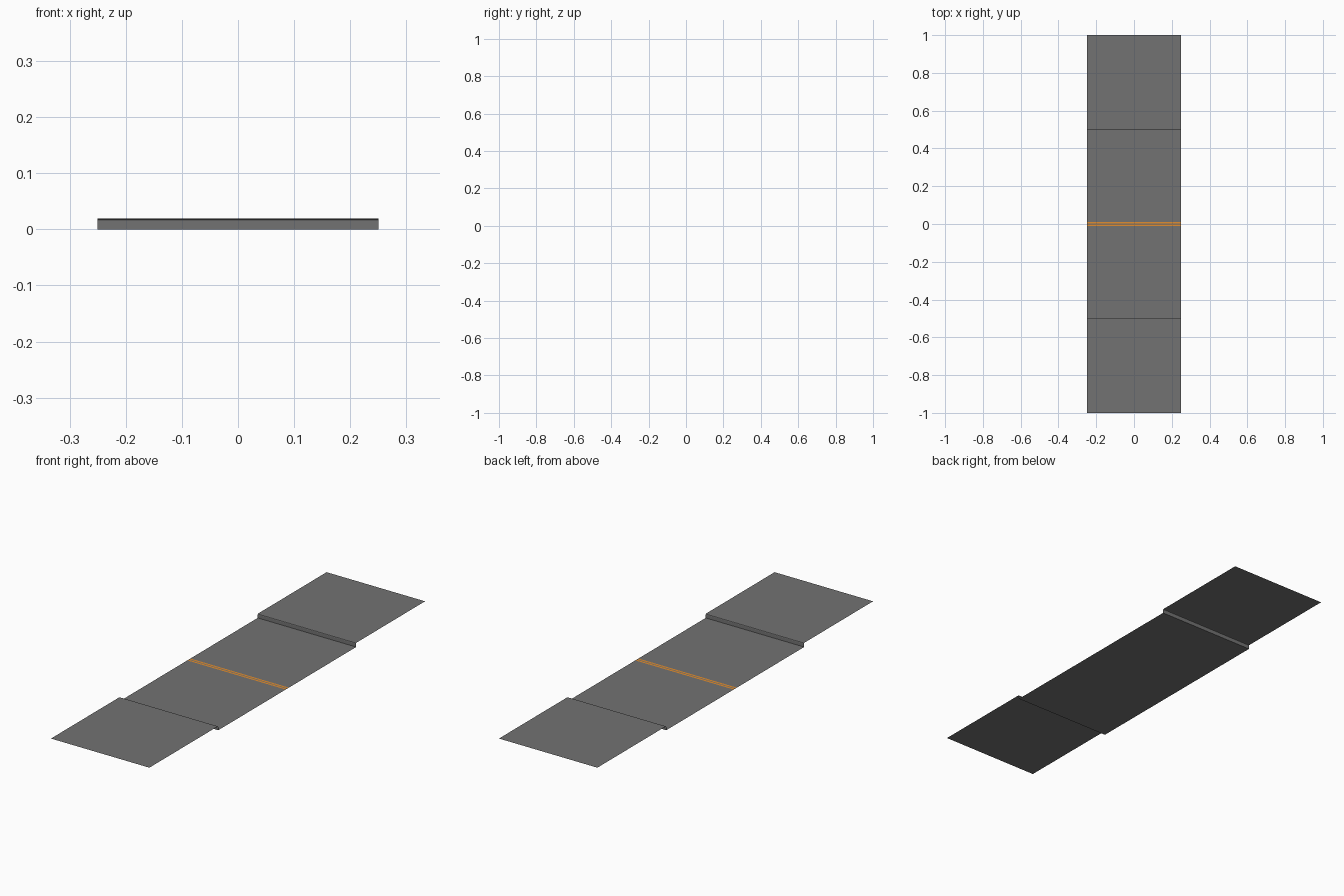
import bpy

if "Cube" in bpy.data.objects:
    bpy.data.objects.remove(bpy.data.objects["Cube"])

HALF_W = 0.25      # half width in x
CURB_Y = 0.5       # kerb line
TOP_Z = 0.019      # pavement height


def material(name, rgb):
    m = bpy.data.materials.new(name)
    m.diffuse_color = (*rgb, 1.0)
    m.use_nodes = True
    m.node_tree.nodes["Principled BSDF"].inputs["Base Color"].default_value = m.diffuse_color
    return m


asphalt = material("asphalt grey", (0.17, 0.17, 0.17))
orange = material("lane orange", (0.75, 0.27, 0.03))


def strip(name, profile, mat):
    """Open sheet: a (y, z) profile swept across the width in x."""
    verts, faces = [], []
    for y, z in profile:
        verts += [(-HALF_W, y, z), (HALF_W, y, z)]
    for i in range(len(profile) - 1):
        a = 2 * i
        faces.append((a, a + 1, a + 3, a + 2))
    me = bpy.data.meshes.new(name)
    me.from_pydata(verts, [], faces)
    me.materials.append(mat)
    ob = bpy.data.objects.new(name, me)
    bpy.context.collection.objects.link(ob)
    return ob


# sunken roadway
strip("roadway", [(-CURB_Y, 0), (CURB_Y, 0)], asphalt)

# raised pavement with bevelled kerb at each end
kerb = [(CURB_Y, 0), (CURB_Y, 0.015), (CURB_Y + 0.001, 0.0178),
        (CURB_Y + 0.004, TOP_Z), (1.0, TOP_Z)]
strip("pavement_back", kerb, asphalt)
strip("pavement_front", [(-y, z) for y, z in reversed(kerb)], asphalt)

# double centre line, painted on the roadway
for side, y0, y1 in (("front", -0.0115, -0.0025), ("back", 0.0025, 0.0115)):
    strip("centre_line_" + side, [(y0, 0.0003), (y1, 0.0003)], orange)
